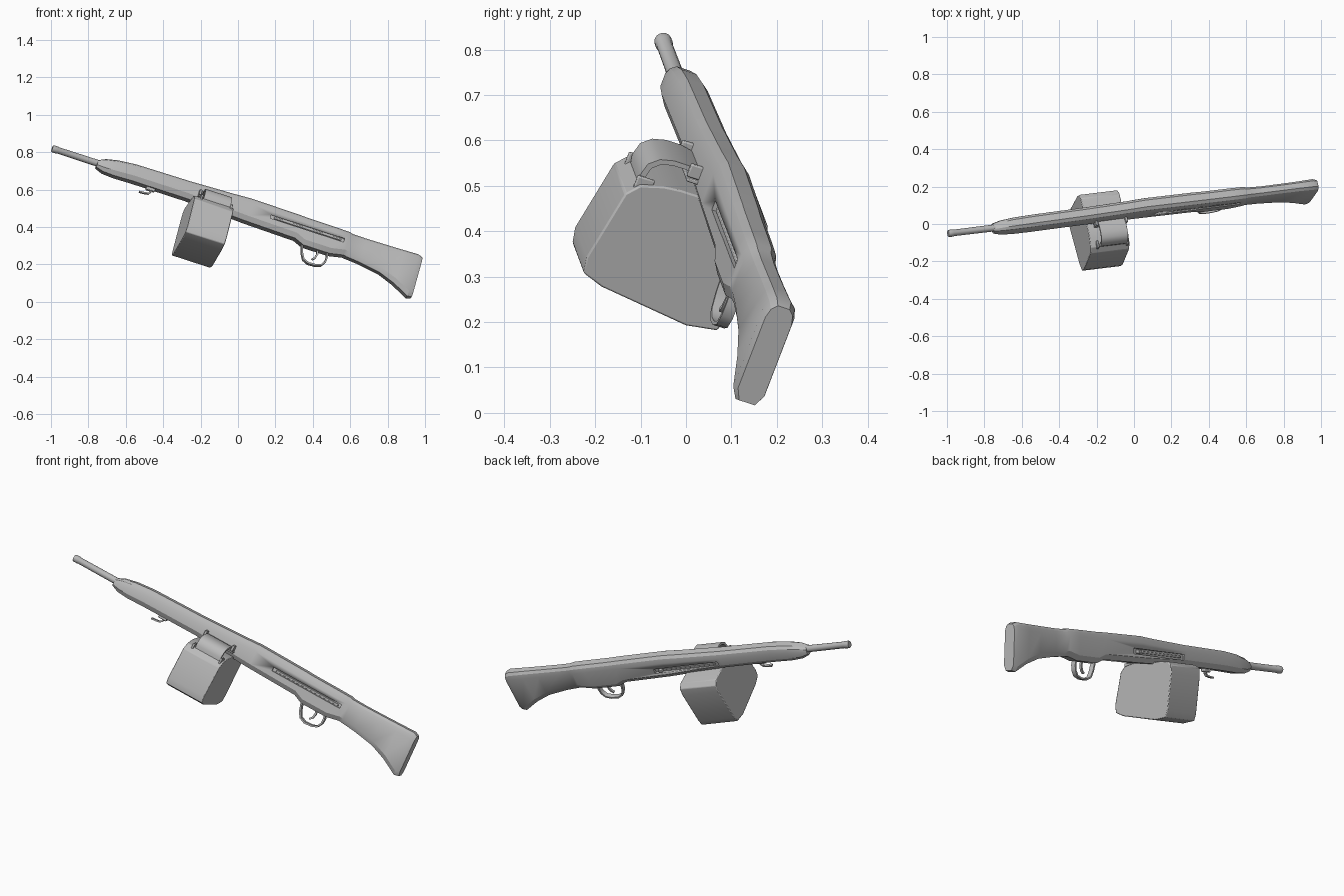
import bpy, bmesh, math
from mathutils import Vector, Matrix

# Gun frame: s runs muzzle to butt, t sideways, h up; the whole gun is tilted and rolled
u = Vector((1, 0.122, -0.325)).normalized()
w = Vector((0.27, 0.35, 0.895))
w = (w - u * w.dot(u)).normalized()
v = w.cross(u)
M = Matrix((u, v, w)).transposed().to_4x4()
M.translation = (-0.985, -0.05, 0.817)

metal = bpy.data.materials.new("plain_grey")
metal.diffuse_color = (0.5, 0.5, 0.5, 1)


def loft(name, loops, angle=30, bevel=0):
    """Skin a list of equal-sized closed loops and cap both ends."""
    bm = bmesh.new()
    rings = [[bm.verts.new(p) for p in loop] for loop in loops]
    n = len(rings[0])
    for a, b in zip(rings, rings[1:]):
        for i in range(n):
            bm.faces.new((a[i], a[(i + 1) % n], b[(i + 1) % n], b[i]))
    bm.faces.new(rings[0])
    bm.faces.new(rings[-1])
    bmesh.ops.recalc_face_normals(bm, faces=bm.faces)
    me = bpy.data.meshes.new(name)
    bm.to_mesh(me)
    bm.free()
    me.materials.append(metal)
    me.shade_smooth()
    me.set_sharp_from_angle(angle=math.radians(angle))
    ob = bpy.data.objects.new(name, me)
    bpy.context.collection.objects.link(ob)
    ob.matrix_world = M
    if bevel:
        m = ob.modifiers.new("bevel", 'BEVEL')
        m.width, m.segments = bevel, 2
    return ob


def block(name, s, t, h, bevel=0):
    loop = [(t[0], h[0]), (t[1], h[0]), (t[1], h[1]), (t[0], h[1])]
    return loft(name, [[(x, *p) for p in loop] for x in s], bevel=bevel)


def extrude(name, outline, s0, s1, bevel=0):
    return loft(name, [[(s, *p) for p in outline] for s in (s0, s1)], bevel=bevel)


def turned(name, profile, n=16):
    """Round part along the bore from (s, radius) pairs."""
    return loft(name, [[(s, r * math.cos(2 * math.pi * i / n), r * math.sin(2 * math.pi * i / n))
                        for i in range(n)] for s, r in profile])


def strap(name, path, half_w, half_t, t=0.0):
    """Flat strip following an (s, h) path in the gun's middle plane."""
    loops = []
    for i, p in enumerate(path):
        a, b = Vector(path[max(i - 1, 0)]), Vector(path[min(i + 1, len(path) - 1)])
        d = (b - a).normalized()
        nx, nh = -d.y * half_t, d.x * half_t
        loops.append([(p[0] + k * nx, t + y, p[1] + k * nh)
                      for k, y in ((1, half_w), (1, -half_w), (-1, -half_w), (-1, half_w))])
    return loft(name, loops, angle=40)


# Fore-end, receiver and stock in one skin: s, top, bottom, half width, sideways offset
sections = [
    (0.245, 0.014, -0.028, 0.025, 0), (0.285, 0.032, -0.042, 0.034, 0),
    (0.35, 0.046, -0.046, 0.039, 0), (0.45, 0.055, -0.043, 0.041, 0),
    (0.76, 0.060, -0.042, 0.041, 0.003), (1.00, 0.070, -0.054, 0.041, 0.006),
    (1.10, 0.076, -0.058, 0.042, 0.008), (1.38, 0.072, -0.064, 0.042, 0.008),
    (1.43, 0.070, -0.086, 0.041, 0.008), (1.58, 0.069, -0.086, 0.041, 0.008),
    (1.655, 0.068, -0.070, 0.040, 0.008), (1.675, 0.063, -0.073, 0.035, 0.008),
    (1.75, 0.062, -0.080, 0.033, 0.007), (1.87, 0.064, -0.100, 0.033, 0.007),
    (1.96, 0.066, -0.134, 0.034, 0.007), (2.045, 0.068, -0.180, 0.037, 0.007),
    (2.07, 0.058, -0.174, 0.031, 0.007)]
loops = []
for s, top, bot, T, c in sections:
    k = top - bot
    ch, cb = min(0.034, k * 0.34), min(0.026, k * 0.26)
    half = [(0.45 * T, top), (0.82 * T, top - 0.35 * ch), (T, top - ch), (T, bot + cb), (0.6 * T, bot)]
    loops.append([(s, c + y, h) for y, h in half] + [(s, c - y, h) for y, h in reversed(half)])
body = loft("receiver_and_stock", loops, angle=28)

# Long side slots cut into both sides of the receiver
cutters = [block("slot_cutter", (1.22, 1.635), (-0.06, -0.024), (-0.006, 0.016)),
           block("slot_cutter", (0.78, 1.17), (0.036, 0.07), (-0.018, 0.010))]
bpy.context.view_layer.update()
bpy.context.view_layer.objects.active = body
for c in cutters:
    m = body.modifiers.new("slot", 'BOOLEAN')
    m.operation, m.solver, m.object = 'DIFFERENCE', 'EXACT', c
    bpy.ops.object.modifier_apply(modifier=m.name)
    bpy.data.objects.remove(c)

# Bars lying in the slots
block("right_slot_bar", (1.24, 1.62), (-0.03, -0.0215), (-0.001, 0.009), 0.002)
block("left_slot_bar", (0.80, 1.12), (0.032, 0.041), (-0.009, 0.002), 0.002)
block("cocking_handle", (1.12, 1.14), (0.03, 0.058), (-0.013, 0.005), 0.003)

# Barrel with a slightly thicker muzzle
turned("barrel", [(-0.009, 0.011), (-0.009, 0.017), (-0.005, 0.0195), (0.018, 0.0195),
                  (0.022, 0.0175), (0.30, 0.0185)])

# Ammunition box hung under the receiver
outline = [(-0.105, -0.048), (-0.065, -0.044), (0.12, -0.044), (0.148, -0.062), (0.152, -0.10),
           (0.135, -0.29), (0.125, -0.323), (0.055, -0.334), (-0.154, -0.309),
           (-0.203, -0.292), (-0.210, -0.255), (-0.180, -0.09), (-0.155, -0.062)]
extrude("ammunition_box", outline, 0.78, 1.0, bevel=0.004)

# Belt arching from the box into the receiver
arc = [(-0.152, -0.085), (-0.160, -0.045), (-0.152, -0.015), (-0.130, 0.003),
       (-0.100, 0.010), (-0.065, 0.010), (-0.025, 0.002)]
inner = [(-0.140, -0.085), (-0.147, -0.046), (-0.141, -0.022), (-0.124, -0.007),
         (-0.098, -0.001), (-0.065, -0.001), (-0.025, -0.009)]
rows = list(zip(arc, inner))
loft("ammunition_belt", [[(0.83, *a), (0.98, *a), (0.98, *b), (0.83, *b)] for a, b in rows], angle=40)

# Feed lips on the receiver and on the box mouth
for s in (0.818, 0.985):
    block("feed_lip", (s - 0.007, s + 0.007), (-0.062, -0.02), (-0.012, 0.018), 0.003)
    block("box_mouth_lip", (s - 0.006, s + 0.006), (-0.165, -0.125), (-0.09, -0.045), 0.003)
block("feed_tray", (0.81, 0.995), (-0.06, -0.02), (-0.022, -0.014), 0.002)

# Trigger guard and trigger
strap("trigger_guard", [(1.425, -0.075), (1.438, -0.125), (1.455, -0.158), (1.485, -0.171), (1.525, -0.169),
                        (1.556, -0.158), (1.572, -0.132), (1.574, -0.105), (1.568, -0.075)],
      0.013, 0.0045, 0.006)
strap("trigger", [(1.515, -0.075), (1.520, -0.105), (1.514, -0.128), (1.500, -0.143)], 0.006, 0.005, 0.006)

# Small hook under the fore-end
strap("front_hook", [(0.560, -0.035), (0.566, -0.062), (0.555, -0.076), (0.530, -0.080), (0.505, -0.082)],
      0.008, 0.004)
block("hook_base", (0.535, 0.585), (-0.012, 0.012), (-0.058, -0.035), 0.004)
